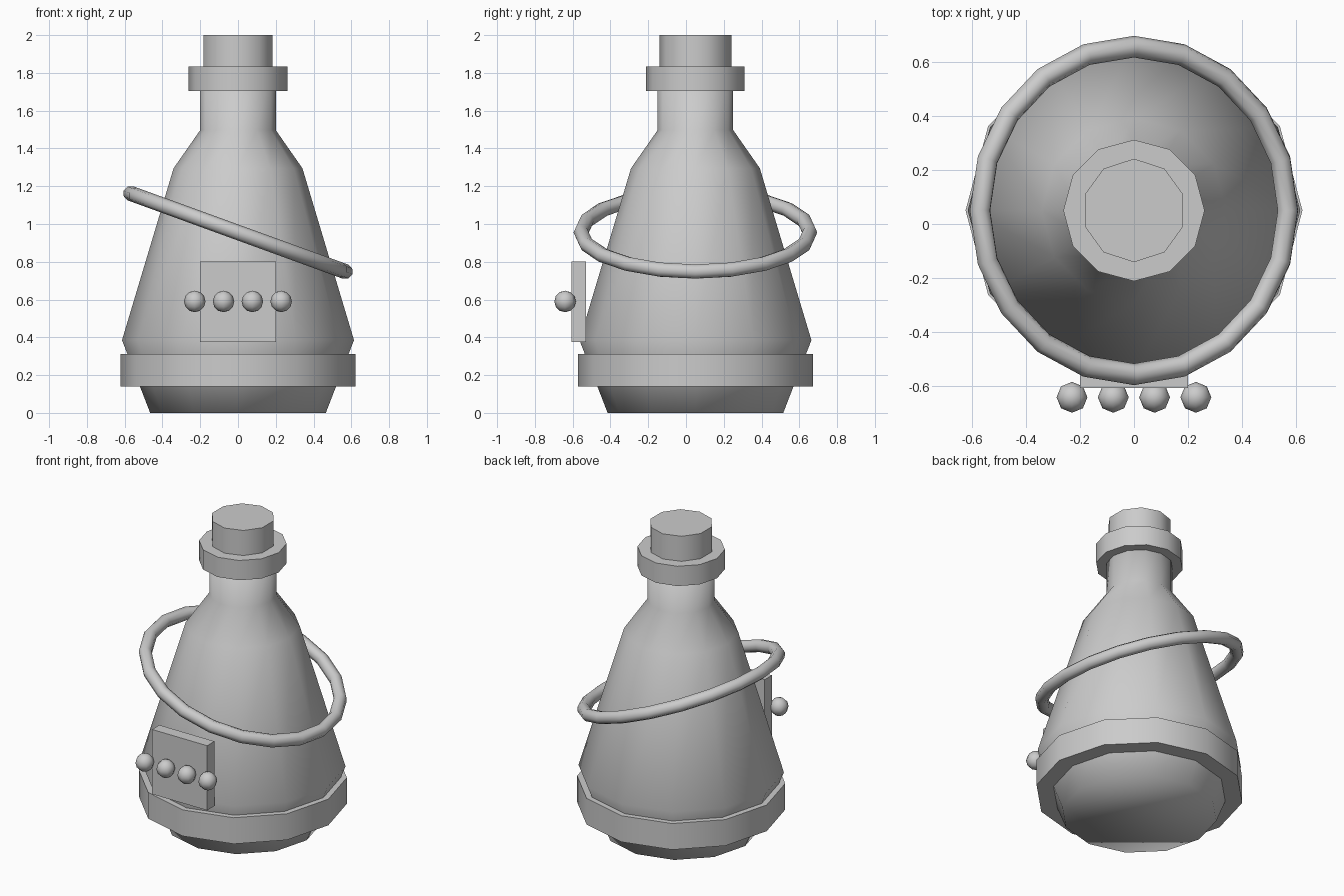
import bpy, bmesh, math

if "Cube" in bpy.data.objects:
    bpy.data.objects.remove(bpy.data.objects["Cube"])

CY = 0.05  # bottle axis is slightly behind the origin


def lathe(name, profile, sides, start=0.0, angle=None):
    """Spin an (r, z) profile around the bottle axis and cap both ends."""
    bm = bmesh.new()
    rings = []
    for r, z in profile:
        rings.append([bm.verts.new((r * math.cos(start + math.tau * i / sides),
                                    CY + r * math.sin(start + math.tau * i / sides), z))
                      for i in range(sides)])
    for a, b in zip(rings, rings[1:]):
        for i in range(sides):
            j = (i + 1) % sides
            bm.faces.new((a[i], a[j], b[j], b[i]))
    bm.faces.new(rings[0][::-1])
    bm.faces.new(rings[-1])
    mesh = bpy.data.meshes.new(name)
    bm.to_mesh(mesh)
    bm.free()
    ob = bpy.data.objects.new(name, mesh)
    bpy.context.collection.objects.link(ob)
    bpy.ops.object.select_all(action='DESELECT')
    ob.select_set(True)
    bpy.context.view_layer.objects.active = ob
    if angle is None:
        bpy.ops.object.shade_smooth()
    else:
        bpy.ops.object.shade_smooth_by_angle(angle=math.radians(angle))
    return ob


# Flask body with neck
lathe("bottle_body", [(0.465, 0), (0.614, 0.385), (0.341, 1.295), (0.2, 1.497), (0.2, 1.80)], 12)

# Base band, lip collar and cork
lathe("base_band", [(0.622, 0.14), (0.622, 0.312)], 12, angle=45)
lathe("neck_collar", [(0.261, 1.705), (0.261, 1.835)], 12, angle=45)
lathe("cork", [(0.191, 1.75), (0.191, 2.0)], 10, start=math.pi / 2, angle=45)

# Tilted loose ring
bpy.ops.mesh.primitive_torus_add(major_segments=20, minor_segments=8, major_radius=0.605,
                                 minor_radius=0.04, location=(0, CY, 0.955),
                                 rotation=(0, math.radians(20), 0))
bpy.context.object.name = "hanging_ring"
bpy.ops.object.shade_smooth()

# Label plate
bpy.ops.mesh.primitive_cube_add(size=1, location=(0, -0.568, 0.588))
plate = bpy.context.object
plate.name = "label_plate"
plate.scale = (0.4, 0.076, 0.425)

# Row of beads in front of the plate
for i in range(4):
    bpy.ops.mesh.primitive_uv_sphere_add(segments=8, ring_count=6, radius=0.057,
                                         location=(-0.229 + 0.1525 * i, -0.64, 0.59))
    bpy.context.object.name = f"bead_{i + 1}"
    bpy.ops.object.shade_smooth()
